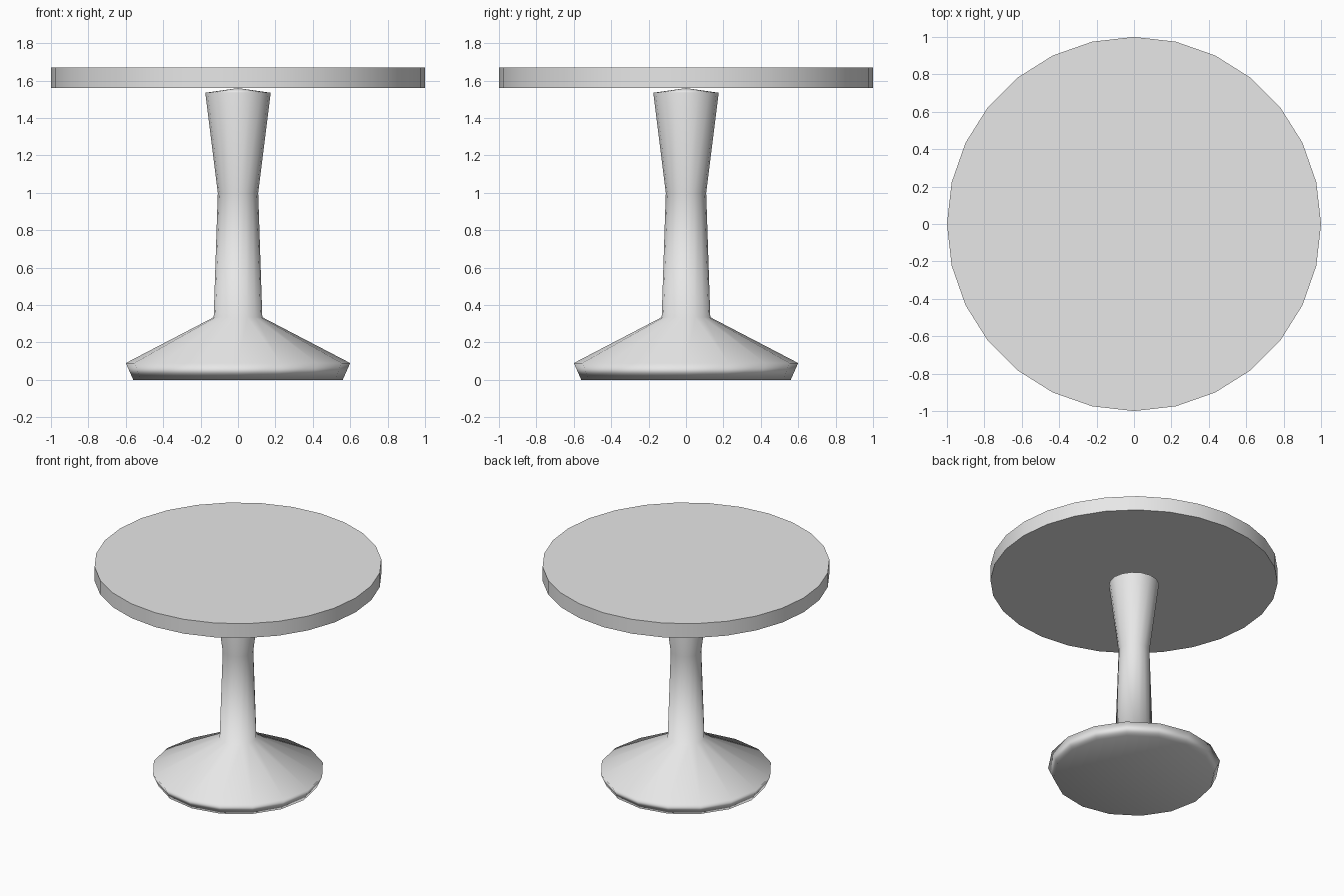
import bpy
import bmesh
import math

cube = bpy.data.objects.get("Cube")
if cube:
    bpy.data.objects.remove(cube, do_unlink=True)

# One flat grey for the whole table
grey = bpy.data.materials.new("light_grey")
grey.use_nodes = True
colour = (0.8, 0.8, 0.8, 1.0)
grey.diffuse_color = colour
grey.node_tree.nodes["Principled BSDF"].inputs["Base Color"].default_value = colour


def lathe(name, profile, sides):
    """Spin a (radius, height) profile around z into a closed solid."""
    bm = bmesh.new()
    verts = [bm.verts.new((r, 0, z)) for r, z in profile]
    edges = [bm.edges.new(pair) for pair in zip(verts, verts[1:])]
    bmesh.ops.spin(bm, geom=verts + edges, cent=(0, 0, 0), axis=(0, 0, 1),
                   angle=math.tau, steps=sides)
    bmesh.ops.remove_doubles(bm, verts=bm.verts[:], dist=0.0001)
    bmesh.ops.recalc_face_normals(bm, faces=bm.faces[:])
    for face in bm.faces:
        face.smooth = True
    mesh = bpy.data.meshes.new(name)
    bm.to_mesh(mesh)
    bm.free()
    mesh.materials.append(grey)
    obj = bpy.data.objects.new(name, mesh)
    bpy.context.collection.objects.link(obj)
    return obj


# Pedestal: flared foot, slim column, widening neck and a shallow pointed cap
pedestal = lathe("pedestal", [(0, 0), (0.56, 0), (0.6, 0.09), (0.13, 0.335),
                              (0.108, 1.0), (0.175, 1.535), (0, 1.56)], 16)
weighted = pedestal.modifiers.new("soft_shading", 'WEIGHTED_NORMAL')
weighted.mode = 'FACE_AREA'

# Round tabletop with crisp rims
bpy.ops.mesh.primitive_cylinder_add(vertices=28, radius=1, depth=0.11,
                                    location=(0, 0, 1.615))
tabletop = bpy.context.object
tabletop.name = "tabletop"
tabletop.data.materials.append(grey)
bpy.ops.object.shade_smooth_by_angle(angle=math.radians(30))
